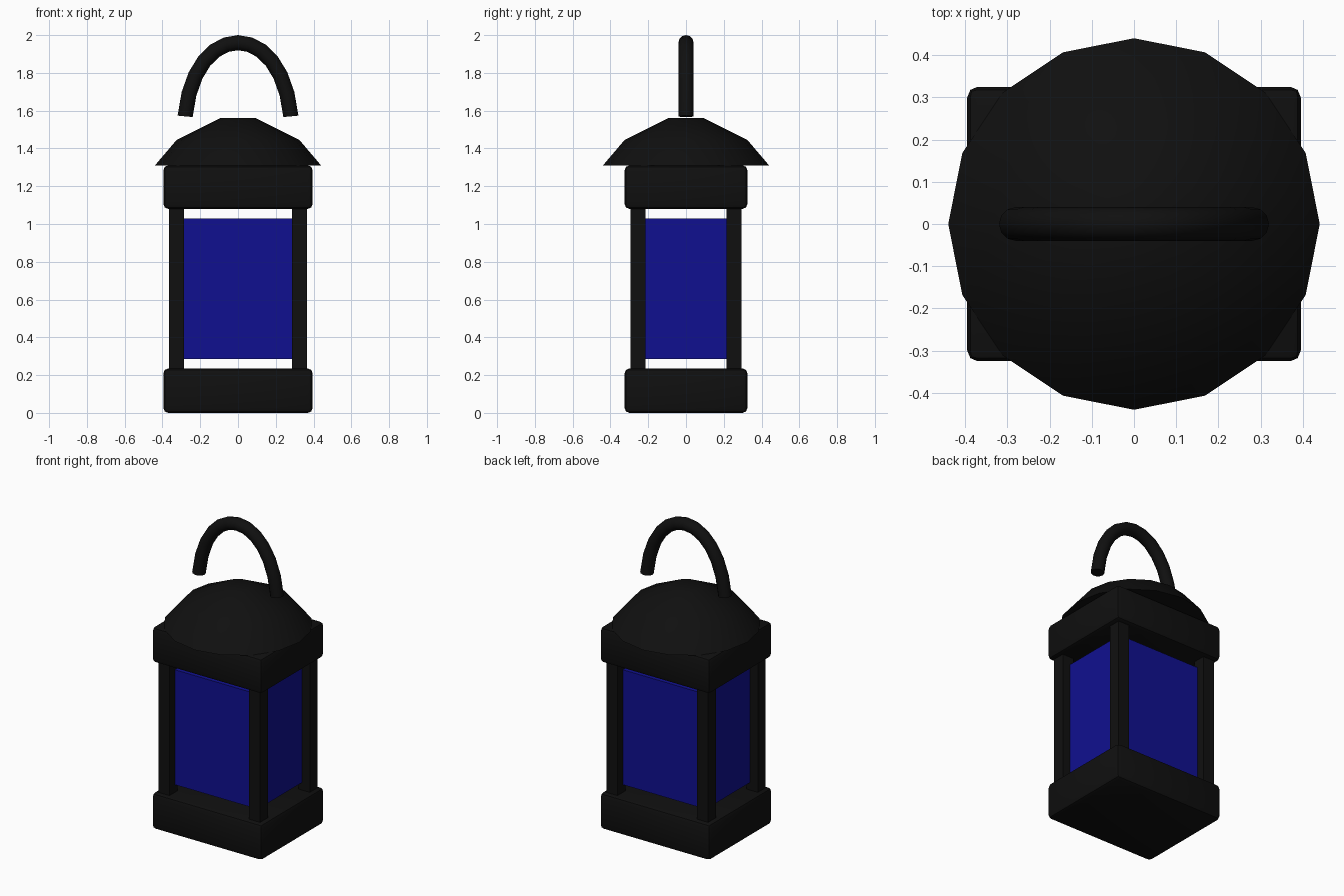
import bpy, bmesh, math
from mathutils import Matrix, Vector

if "Cube" in bpy.data.objects:
    bpy.data.objects.remove(bpy.data.objects["Cube"])


def material(name, color):
    m = bpy.data.materials.new(name)
    m.diffuse_color = (*color, 1)
    m.use_nodes = True
    m.node_tree.nodes["Principled BSDF"].inputs["Base Color"].default_value = m.diffuse_color
    return m


BLACK = material("black_metal", (0.005, 0.005, 0.005))
BLUE = material("blue_glass", (0.005, 0.005, 0.28))


def finish(name, bm, mat, smooth=True):
    bmesh.ops.recalc_face_normals(bm, faces=bm.faces[:])
    mesh = bpy.data.meshes.new(name)
    bm.to_mesh(mesh)
    bm.free()
    mesh.materials.append(mat)
    if smooth:
        mesh.shade_smooth()
        mesh.set_sharp_from_angle(angle=math.radians(35))
    ob = bpy.data.objects.new(name, mesh)
    bpy.context.collection.objects.link(ob)
    return ob


def box(name, center, size, mat, bevel=0.0):
    bm = bmesh.new()
    bmesh.ops.create_cube(bm, size=1, matrix=Matrix.Translation(center) @ Matrix.Diagonal((*size, 1)))
    if bevel:
        bmesh.ops.bevel(bm, geom=bm.edges[:], offset=bevel, segments=2, profile=0.5, affect='EDGES')
    return finish(name, bm, mat, smooth=bevel > 0)


# Base and upper blocks with rounded edges
box("base", (0, 0, 0.1175), (0.79, 0.65, 0.235), BLACK, 0.025)
box("upper_block", (0, 0, 1.195), (0.79, 0.65, 0.23), BLACK, 0.025)

# Four corner posts
for sx, side in ((-1, "left"), (1, "right")):
    for sy, end in ((-1, "front"), (1, "back")):
        box(f"post_{end}_{side}", (sx * 0.325, sy * 0.255, 0.655), (0.08, 0.08, 0.91), BLACK)

# Glass body, set back between the posts
box("glass", (0, 0, 0.6575), (0.62, 0.48, 0.745), BLUE)

# Sixteen-sided domed roof
bm = bmesh.new()
SIDES = 16
rings = []
for r, z in ((0.44, 1.31), (0.325, 1.445), (0.095, 1.56)):
    rings.append([bm.verts.new((r * math.cos(a), r * math.sin(a), z))
                  for a in (2 * math.pi * i / SIDES for i in range(SIDES))])
for low, high in zip(rings, rings[1:]):
    for i in range(SIDES):
        j = (i + 1) % SIDES
        bm.faces.new((low[i], low[j], high[j], high[i]))
bm.faces.new(rings[0])
bm.faces.new(rings[-1])
finish("roof", bm, BLACK)

# Arched handle swept along a two-point curve
curve = bpy.data.curves.new("handle_path", 'CURVE')
curve.dimensions = '3D'
curve.bevel_depth = 0.04
curve.bevel_resolution = 4
curve.resolution_u = 12
curve.use_fill_caps = True
spline = curve.splines.new('BEZIER')
spline.bezier_points.add(1)
for p, s in zip(spline.bezier_points, (-1, 1)):
    p.handle_left_type = p.handle_right_type = 'FREE'
    end, inner = Vector((s * 0.28, 0, 1.57)), Vector((s * 0.23, 0, 2.09))
    p.co = end
    p.handle_left = inner if s > 0 else 2 * end - inner
    p.handle_right = inner if s < 0 else 2 * end - inner
path = bpy.data.objects.new("handle_path", curve)
bpy.context.collection.objects.link(path)
bpy.context.view_layer.update()
bm = bmesh.new()
bm.from_mesh(path.to_mesh())
bmesh.ops.remove_doubles(bm, verts=bm.verts[:], dist=0.0005)
path.to_mesh_clear()
bpy.data.objects.remove(path)
finish("handle", bm, BLACK)
